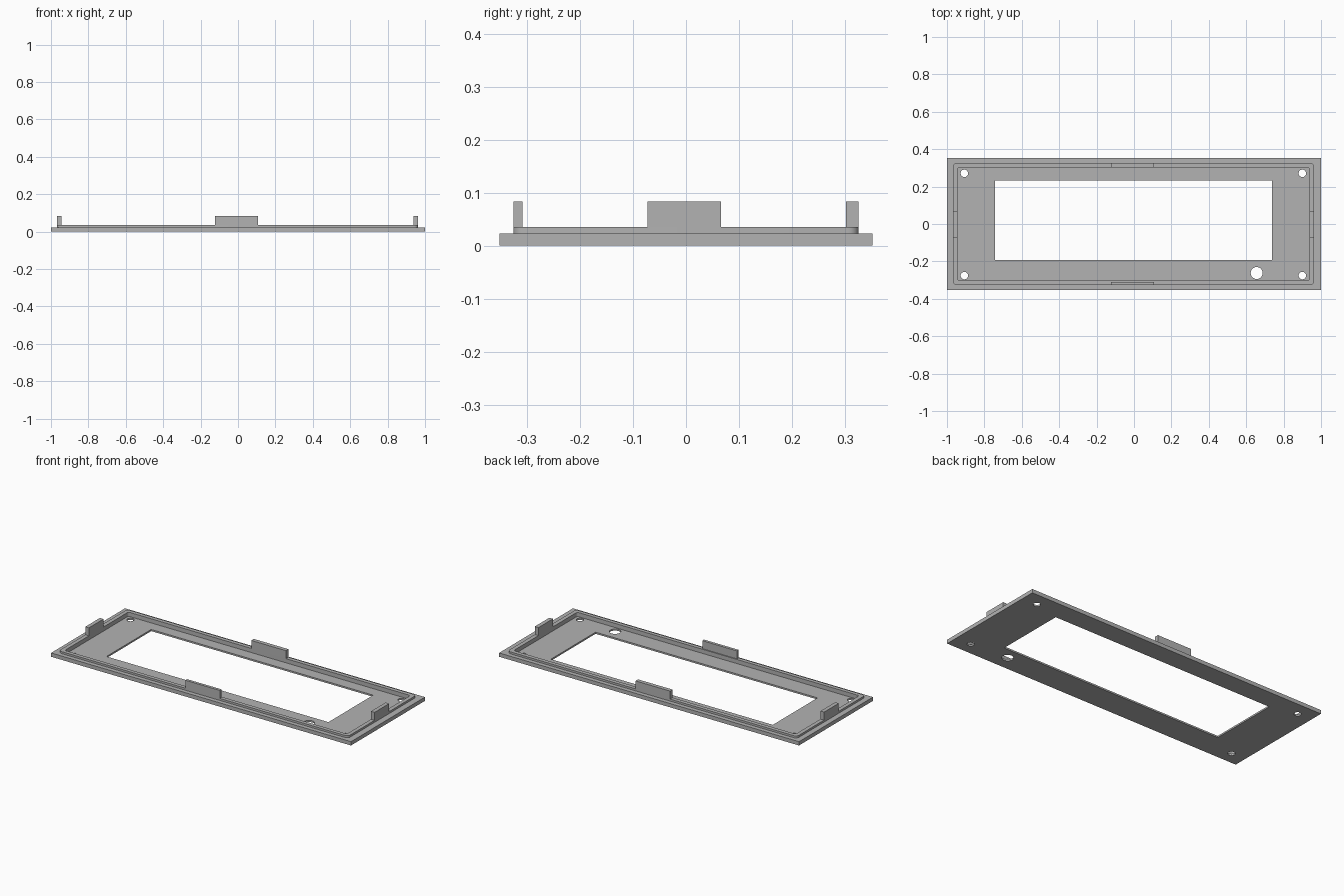
import bpy, bmesh, math

cube = bpy.data.objects.get("Cube")
if cube:
    bpy.data.objects.remove(cube, do_unlink=True)

grey = bpy.data.materials.new("plain grey")
grey.use_nodes = True
colour = (0.45, 0.45, 0.45, 1)
grey.diffuse_color = colour
grey.node_tree.nodes["Principled BSDF"].inputs["Base Color"].default_value = colour


def rounded_rect(x0, x1, y0, y1, r=0.0, steps=6):
    """Outline of a rectangle, counter-clockwise, with optional round corners."""
    if r == 0:
        return [(x0, y0), (x1, y0), (x1, y1), (x0, y1)]
    corners = [(x1 - r, y1 - r), (x0 + r, y1 - r), (x0 + r, y0 + r), (x1 - r, y0 + r)]
    points = []
    for i, (cx, cy) in enumerate(corners):
        for k in range(steps + 1):
            a = math.pi / 2 * (i + k / steps)
            points.append((cx + r * math.cos(a), cy + r * math.sin(a)))
    return points


def circle(cx, cy, r, sides=32):
    return [(cx + r * math.cos(math.tau * i / sides),
             cy + r * math.sin(math.tau * i / sides)) for i in range(sides)]


def prism(name, outline, z0, z1):
    bm = bmesh.new()
    face = bm.faces.new([bm.verts.new((x, y, z0)) for x, y in outline])
    top = bmesh.ops.extrude_face_region(bm, geom=[face])["geom"]
    verts = [v for v in top if isinstance(v, bmesh.types.BMVert)]
    bmesh.ops.translate(bm, verts=verts, vec=(0, 0, z1 - z0))
    bmesh.ops.recalc_face_normals(bm, faces=bm.faces)
    mesh = bpy.data.meshes.new(name)
    bm.to_mesh(mesh)
    bm.free()
    mesh.materials.append(grey)
    obj = bpy.data.objects.new(name, mesh)
    bpy.context.collection.objects.link(obj)
    return obj


def combine(target, tool, operation):
    """Apply a boolean and remove the tool object."""
    mod = target.modifiers.new("boolean", 'BOOLEAN')
    mod.operation = operation
    mod.solver = 'EXACT'
    mod.object = tool
    bpy.context.view_layer.objects.active = target
    bpy.ops.object.modifier_apply(modifier=mod.name)
    bpy.data.objects.remove(tool, do_unlink=True)


FLOOR, PLATE, RIDGE, TAB = 0.01, 0.023, 0.035, 0.083

# Bezel plate with a raised lip around a shallow pocket
bezel = prism("bezel_plate", rounded_rect(-1, 1, -0.352, 0.352), 0, PLATE)
lip = prism("lip", rounded_rect(-0.967, 0.962, -0.326, 0.326, 0.02), FLOOR, RIDGE)
combine(bezel, lip, 'UNION')
pocket = prism("pocket", rounded_rect(-0.943, 0.938, -0.303, 0.302, 0.012), FLOOR, 0.1)
combine(bezel, pocket, 'DIFFERENCE')

# Window, corner screw holes and the larger button hole
openings = [rounded_rect(-0.742, 0.738, -0.193, 0.233), circle(0.656, -0.262, 0.032)]
openings += [circle(x, y, 0.02) for x in (-0.907, 0.9) for y in (-0.276, 0.271)]
for outline in openings:
    combine(bezel, prism("opening", outline, -0.05, 0.1), 'DIFFERENCE')

# Snap tabs standing on the lip
tabs = {
    "front_tab": (-0.123, 0.108, -0.326, -0.309),
    "back_tab": (-0.123, 0.108, 0.302, 0.326),
    "right_tab": (-0.967, -0.943, -0.073, 0.066),
    "left_tab": (0.938, 0.962, -0.073, 0.066),
}
for name, bounds in tabs.items():
    prism(name, rounded_rect(*bounds), RIDGE, TAB)

# Smooth the round corners and hole walls, keeping edges sharp
bpy.ops.object.select_all(action='DESELECT')
bezel.select_set(True)
bpy.context.view_layer.objects.active = bezel
bpy.ops.object.shade_smooth_by_angle(angle=math.radians(30))
